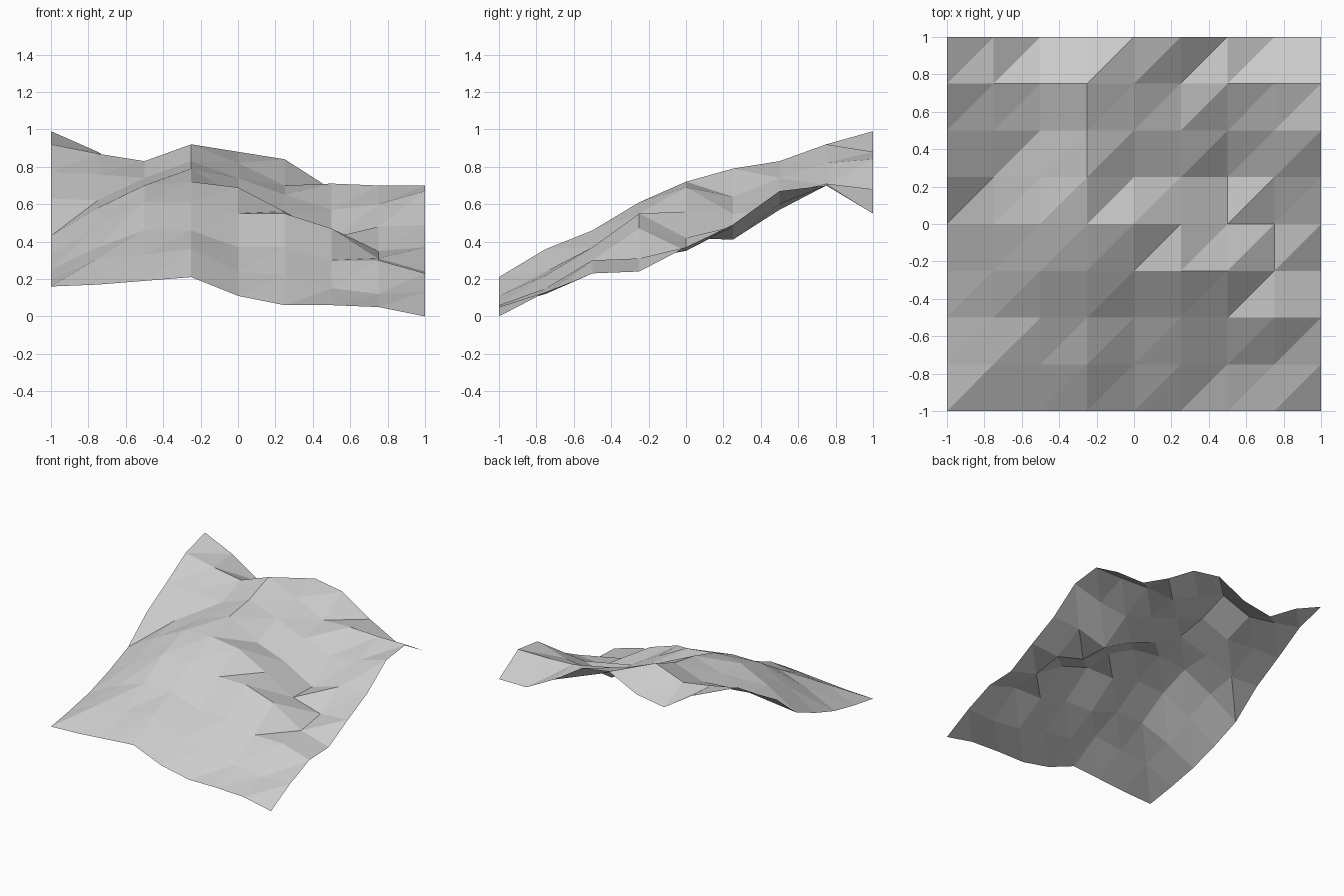
import bpy
import bmesh

# Remove the default cube only
default_cube = bpy.data.objects.get("Cube")
if default_cube:
    bpy.data.objects.remove(default_cube, do_unlink=True)

# Ground heights in hundredths: one row per step from front to back,
# each row running from -x to +x
HEIGHT_ROWS = (
    (16, 17, 19, 21, 11, 6, 6, 5, 0),
    (20, 31, 33, 36, 24, 22, 15, 12, 13),
    (25, 37, 46, 46, 37, 37, 30, 30, 23),
    (33, 48, 61, 61, 55, 55, 47, 31, 24),
    (43, 58, 70, 72, 69, 56, 42, 35, 37),
    (63, 62, 71, 79, 64, 55, 41, 48, 49),
    (77, 76, 74, 83, 74, 65, 57, 60, 67),
    (92, 87, 83, 92, 82, 70, 71, 70, 70),
    (99, 88, 72, 76, 88, 84, 68, 55, 55),
)


def make_material(name, color):
    """Create one flat colour for viewport and render."""
    material = bpy.data.materials.new(name)
    material.use_nodes = True
    material.diffuse_color = color
    shader = next(node for node in material.node_tree.nodes
                  if node.type == "BSDF_PRINCIPLED")
    shader.inputs["Base Color"].default_value = color
    return material


def build_terrain(name, rows, material, width=2.0):
    """Build a faceted sheet, every cell split along the same diagonal."""
    cells = len(rows) - 1
    step = width / cells
    bm = bmesh.new()

    # Grid of points lifted to the terrain heights
    points = [[bm.verts.new((column * step - width / 2,
                             row * step - width / 2,
                             height / 100))
               for column, height in enumerate(heights)]
              for row, heights in enumerate(rows)]

    # Two triangles per cell
    for front, back in zip(points, points[1:]):
        for column in range(cells):
            near_right, near_left = front[column], front[column + 1]
            far_right, far_left = back[column], back[column + 1]
            bm.faces.new((near_right, near_left, far_left))
            bm.faces.new((near_right, far_left, far_right))

    mesh = bpy.data.meshes.new(name)
    bm.to_mesh(mesh)
    bm.free()
    mesh.materials.append(material)
    terrain = bpy.data.objects.new(name, mesh)
    bpy.context.collection.objects.link(terrain)
    return terrain


# Hillside sheet, left flat shaded
stone_gray = make_material("stone gray", (0.6, 0.6, 0.6, 1.0))
build_terrain("hillside_terrain", HEIGHT_ROWS, stone_gray)
